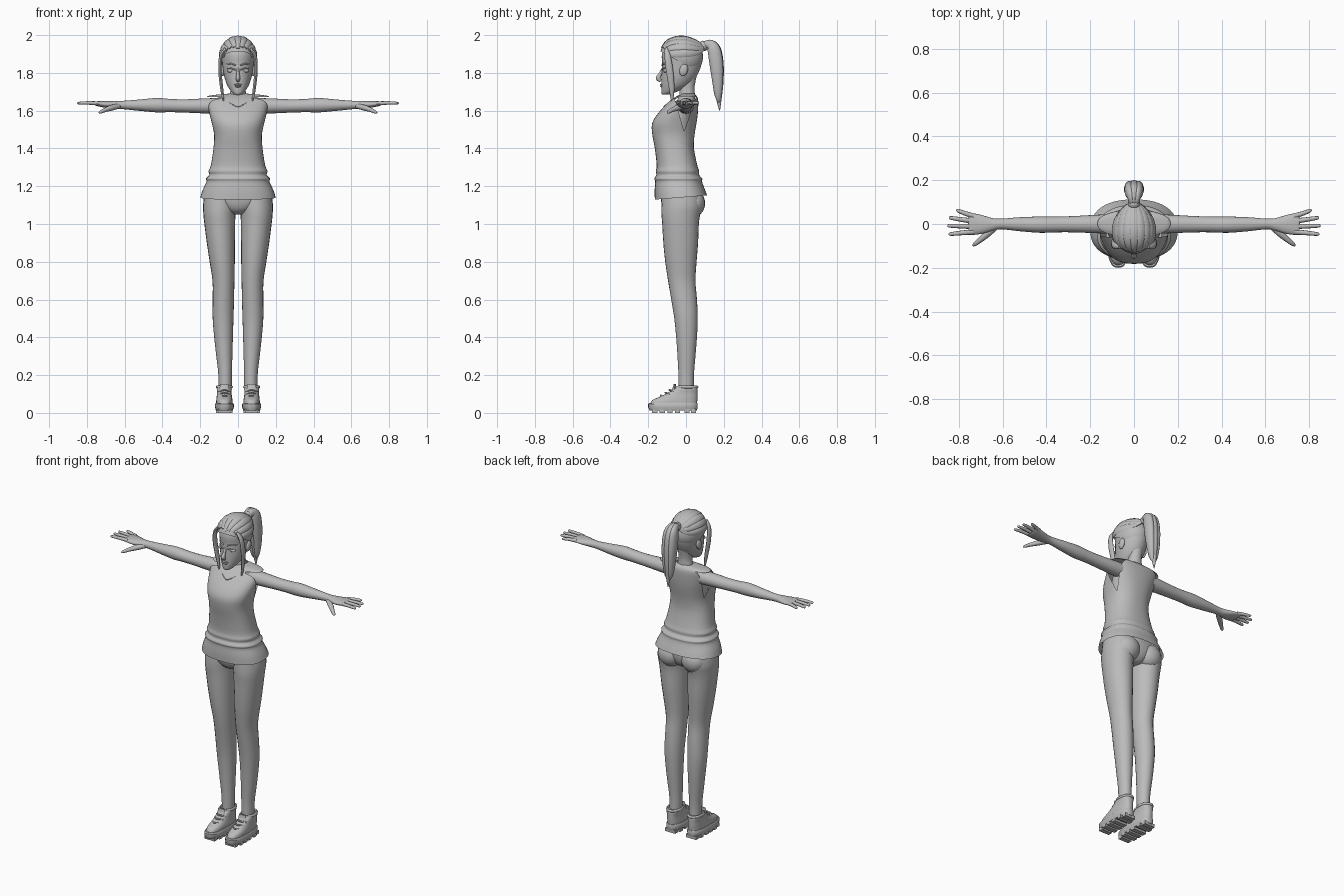
import bpy, bmesh, math
from mathutils import Vector, Matrix

grey = bpy.data.materials.new("plain_grey")
grey.diffuse_color = (0.5, 0.5, 0.5, 1)


def finish(name, bm, mirror=False, angle=50):
    bmesh.ops.recalc_face_normals(bm, faces=bm.faces[:])
    me = bpy.data.meshes.new(name)
    bm.to_mesh(me)
    bm.free()
    me.materials.append(grey)
    me.shade_smooth()
    me.set_sharp_from_angle(angle=math.radians(angle))
    ob = bpy.data.objects.new(name, me)
    bpy.context.collection.objects.link(ob)
    if mirror:
        ob.modifiers.new("mirror", 'MIRROR')
    return ob


def smooth_rows(rows, k):
    """Catmull-Rom interpolation of rows of numbers."""
    p = [rows[0]] + list(rows) + [rows[-1]]
    out = []
    for i in range(1, len(p) - 2):
        for j in range(k):
            t = j / k
            out.append([0.5 * (2 * b + (c - a) * t + (2 * a - 5 * b + 4 * c - d) * t * t
                               + (3 * b - a - 3 * c + d) * t ** 3)
                        for a, b, c, d in zip(p[i - 1], p[i], p[i + 1], p[i + 2])])
    return out + [list(rows[-1])]


def skin(rings, caps=(True, True)):
    bm = bmesh.new()
    vs = [[bm.verts.new(c) for c in r] for r in rings]
    n = len(vs[0])
    for a, b in zip(vs, vs[1:]):
        for i in range(n):
            bm.faces.new((a[i], a[(i + 1) % n], b[(i + 1) % n], b[i]))
    if caps[0]:
        bm.faces.new(vs[0])
    if caps[1]:
        bm.faces.new(vs[-1])
    return bm


def loft(rows, n=32, k=3, power=1.0, caps=(True, True)):
    """Stack of rings (z, x_min, x_max, y_front, y_back)."""
    def sp(v):
        return math.copysign(abs(v) ** power, v)
    rings = []
    for z, x0, x1, y0, y1 in smooth_rows(rows, k):
        rings.append([((x0 + x1) / 2 + (x1 - x0) / 2 * sp(math.cos(2 * math.pi * i / n)),
                       (y0 + y1) / 2 + (y1 - y0) / 2 * sp(math.sin(2 * math.pi * i / n)), z)
                      for i in range(n)])
    return skin(rings, caps)


def centred(rows):
    return [(z, -rx, rx, y0, y1) for z, rx, y0, y1 in rows]


def tube(name, rows, ref=(0, 0, 1), n=12, k=4, mirror=False):
    """Sweep along (x, y, z, half width, half height)."""
    pts = smooth_rows(rows, k)
    rings = []
    for i, (x, y, z, ra, rb) in enumerate(pts):
        t = Vector(pts[min(i + 1, len(pts) - 1)][:3]) - Vector(pts[max(i - 1, 0)][:3])
        a = Vector(ref).cross(t).normalized()
        b = t.normalized().cross(a)
        rings.append([Vector((x, y, z)) + a * ra * math.cos(2 * math.pi * j / n)
                      + b * rb * math.sin(2 * math.pi * j / n) for j in range(n)])
    return finish(name, skin(rings), mirror)


def ball(name, loc, size, mirror=False, rot=0):
    bm = bmesh.new()
    m = Matrix.Translation(loc) @ Matrix.Rotation(rot, 4, 'X') @ Matrix.Diagonal((*size, 1))
    bmesh.ops.create_uvsphere(bm, u_segments=20, v_segments=14, radius=1, matrix=m)
    return finish(name, bm, mirror)


# Shirt: open at the hem, flaring, with folds at the hips
shirt = loft(centred([
    (1.14, .2, -.165, .112), (1.18, .187, -.166, .1), (1.225, .166, -.163, .085),
    (1.24, .17, -.168, .086), (1.26, .152, -.157, .07), (1.28, .156, -.16, .07),
    (1.31, .144, -.155, .06), (1.4, .13, -.165, .042), (1.47, .126, -.178, .045),
    (1.53, .138, -.18, .055), (1.58, .15, -.153, .062), (1.63, .16, -.108, .065),
    (1.66, .165, -.075, .064), (1.676, .163, -.05, .058), (1.684, .12, -.035, .05),
    (1.69, .05, -.02, .045)]), n=48, power=.85, caps=(False, False))
# V-shaped armholes
tip = Vector((0, -.01, 1.49))
for y in (-.065, .055):
    d = Vector((0, y, 1.68)) - tip
    bmesh.ops.bisect_plane(shirt, geom=shirt.verts[:] + shirt.edges[:] + shirt.faces[:],
                           plane_co=tip, plane_no=d.cross(Vector((1, 0, 0))))
hole = []
for f in shirt.faces:
    c = f.calc_center_median()
    h = (c.z - 1.49) / .19
    if abs(c.x) > .1 and 0 < h < .95 and -.055 * h < c.y + .01 < .065 * h:
        hole.append(f)
bmesh.ops.delete(shirt, geom=hole, context='FACES')
# Hem hangs a little lower at the front and higher at the back
for v in shirt.verts:
    if v.co.z < 1.2:
        v.co.z -= (v.co.y + .03) * -.08 * (1.2 - v.co.z) / .06
finish("shirt", shirt)
tube("neckline", [(-.078, -.02, 1.684, .003, .003), (-.055, -.08, 1.65, .003, .003),
                  (0, -.117, 1.622, .003, .003), (.055, -.08, 1.65, .003, .003),
                  (.078, -.02, 1.684, .003, .003)], n=6)

# Body under the shirt
finish("chest", loft(centred([(1.4, .1, -.12, .03), (1.5, .112, -.12, .04),
                              (1.58, .122, -.11, .05), (1.655, .125, -.05, .05)])))
finish("hips", loft(centred([(1.05, .04, -.08, .04), (1.075, .1, -.115, .07),
                             (1.12, .165, -.132, .085), (1.18, .172, -.135, .08),
                             (1.26, .14, -.13, .05)])))
ball("buttock", (.08, .035, 1.11), (.078, .066, .075), True)

# Legs
finish("leg", loft([
    (1.18, .01, .175, -.125, .075), (1.1, .005, .185, -.13, .085), (1.05, .013, .183, -.13, .075),
    (1.0, .015, .178, -.126, .068), (.9, .016, .165, -.12, .064), (.8, .017, .15, -.11, .056),
    (.7, .019, .135, -.095, .05), (.6, .021, .134, -.078, .058), (.5, .024, .134, -.062, .062),
    (.4, .027, .126, -.052, .058), (.3, .03, .115, -.045, .05), (.2, .032, .104, -.04, .042),
    (.08, .034, .102, -.04, .042)], n=24), True)

# Shoes: sole, treads, upper, tongue, collar and laces
finish("sole", loft([(.013, .028, .117, -.192, .058), (.03, .022, .122, -.2, .062),
                     (.046, .022, .122, -.2, .062), (.052, .026, .118, -.195, .06)],
                    n=32, k=1, power=.75), True, 35)
for i, y in enumerate((-.165, -.125, -.085, -.045, .005, .04)):
    bm = bmesh.new()
    bmesh.ops.create_cube(bm, size=1, matrix=Matrix.Translation((.072, y, .01))
                          @ Matrix.Diagonal((.088 if 0 < i < 5 else .07, .028, .02, 1)))
    finish("tread", bm, True, 30)
finish("shoe_upper", loft([
    (.045, .028, .116, -.19, .058), (.068, .029, .115, -.178, .06), (.085, .032, .113, -.14, .061),
    (.105, .034, .111, -.1, .061), (.125, .033, .112, -.068, .061), (.14, .035, .11, -.05, .058)],
    n=32, power=.8), True)
tube("tongue", [(.072, -.085, .095, .022, .012), (.072, -.063, .125, .026, .01),
                (.072, -.06, .152, .022, .006)], ref=(0, 1, 0), mirror=True)
tube("shoe_collar", [(.072 + .038 * math.cos(a), .005 + .054 * math.sin(a), .137, .007, .008)
                     for a in [math.radians(d) for d in range(-60, 241, 30)]], n=8, mirror=True)
for y, z in ((-.128, .09), (-.104, .105), (-.083, .12)):
    tube("lace", [(.042, y + .02, z - .008, .005, .005), (.072, y - .005, z + .002, .005, .005),
                  (.102, y + .02, z - .008, .005, .005)], n=6, mirror=True)

# Arms, hands and fingers
tube("arm", [(.1, 0, 1.625, .045, .042), (.17, 0, 1.625, .042, .04), (.28, -.001, 1.625, .037, .035),
             (.36, -.002, 1.627, .036, .035), (.43, -.003, 1.629, .037, .038),
             (.52, -.001, 1.629, .032, .03), (.61, 0, 1.63, .024, .022),
             (.65, -.002, 1.63, .03, .021), (.7, -.002, 1.633, .044, .018),
             (.745, 0, 1.637, .05, .013), (.757, 0, 1.638, .044, .008)], n=20, mirror=True)
for name, base, end in (("index_finger", (.735, -.036), (.846, -.046)),
                        ("middle_finger", (.74, -.011), (.852, -.008)),
                        ("ring_finger", (.74, .014), (.845, .028)),
                        ("little_finger", (.73, .036), (.812, .061))):
    mid = [(a + b) / 2 for a, b in zip(base, end)]
    tube(name, [(*base, 1.638, .012, .011), (*mid, 1.641, .0105, .0095),
                (end[0] - .008, end[1], 1.64, .008, .007), (*end, 1.639, .002, .002)],
         n=10, mirror=True)
tube("thumb", [(.63, -.012, 1.625, .014, .014), (.67, -.045, 1.615, .016, .015),
               (.705, -.075, 1.603, .012, .011), (.728, -.093, 1.592, .009, .008),
               (.737, -.1, 1.588, .002, .002)], n=10, mirror=True)

# Neck and head
finish("neck", loft(centred([(1.64, .06, -.055, .05), (1.685, .045, -.035, .047),
                             (1.73, .038, -.035, .046), (1.8, .042, -.035, .06)])))
finish("head", loft(centred([
    (1.685, .014, -.125, -.09), (1.695, .03, -.13, -.06), (1.73, .055, -.131, .01),
    (1.77, .07, -.13, .048), (1.81, .078, -.128, .07), (1.85, .083, -.126, .083),
    (1.9, .086, -.127, .088), (1.95, .07, -.1, .07), (1.98, .03, -.06, .02)])))
tube("nose", [(0, -.122, 1.825, .006, .006), (0, -.136, 1.795, .008, .009),
              (0, -.147, 1.772, .012, .013), (0, -.133, 1.757, .008, .008)], ref=(0, 1, 0))
ball("upper_lip", (0, -.128, 1.738), (.021, .01, .005))
ball("lower_lip", (0, -.127, 1.729), (.017, .01, .006))
ball("eye", (.037, -.108, 1.812), (.021, .012, .011), True)
for name, z, r in (("eyelid", 1.822, .0035), ("eyebrow", 1.846, .004)):
    tube(name, [(.013, -.126, z - .006, r, r), (.036, -.119, z + .002, r, r),
                (.062, -.092, z, r / 2, r / 2)], n=8, mirror=True)
ball("ear", (.081, -.012, 1.815), (.012, .022, .033), True, -.25)

# Hair cap, trimmed along the hairline
bm = bmesh.new()
bmesh.ops.create_uvsphere(bm, u_segments=32, v_segments=24, radius=1,
                          matrix=Matrix.Translation((0, -.025, 1.885))
                          @ Matrix.Diagonal((.094, .115, .106, 1)))
bmesh.ops.bisect_plane(bm, geom=bm.verts[:] + bm.edges[:] + bm.faces[:], plane_co=(0, 0, 1.84),
                       plane_no=(0, .55, 1), clear_inner=True)
finish("hair_cap", bm)

# Swept-back locks gathered at the tie
for i in range(-4, 5):
    phi = math.radians(20 * i)
    s0 = 25 + 6 * abs(i)
    rows = []
    for j in range(8):
        u = j / 7
        s = math.radians(s0 + (160 - s0) * u)
        p = Vector((.096 * math.sin(phi) * math.sin(s), -.025 - .116 * math.cos(s),
                    1.885 + .107 * math.cos(phi) * math.sin(s)))
        p = p.lerp(Vector((.012 * math.sin(phi), .09, 1.94 + .012 * math.cos(phi))), u ** 4)
        rows.append((*p, .02 * math.sin(s) + .002, .0075 if j else .004))
    tube("hair_lock", rows, ref=(math.sin(phi), 0, math.cos(phi)), n=8, k=2)

# Hair tie, ponytail and loose side strands
tube("hair_tie", [(0, .082, 1.938, .022, .022), (0, .088, 1.941, .027, .027),
                  (0, .1, 1.946, .027, .027), (0, .106, 1.949, .021, .021)], ref=(1, 0, 0), n=16)
for name, x, dy, w, end in (("ponytail_centre", 0, 0, .7, 1.6), ("ponytail_side", .02, -.003, .55, 1.64)):
    tube(name, [(x * .3, .09, 1.942, .018, .018), (x * .7, .122, 1.952, .024, .03 * w),
                (x, .15 + dy, 1.925, .034, .04 * w), (x * 1.1, .163 + dy, 1.85, .036, .042 * w),
                (x, .17 + dy, 1.76, .029, .036 * w), (x * .7, .173 + dy, 1.68, .018, .024 * w),
                (x * .4, .178 + dy, end, .002, .002)], ref=(1, 0, 0), n=14, mirror=x > 0)
tube("side_strand", [(.066, -.105, 1.93, .008, .006), (.09, -.098, 1.89, .016, .009),
                     (.096, -.088, 1.82, .019, .009), (.089, -.078, 1.74, .016, .009),
                     (.081, -.074, 1.68, .01, .007), (.076, -.076, 1.64, .002, .002)],
     ref=(1, 0, 0), n=10, mirror=True)
